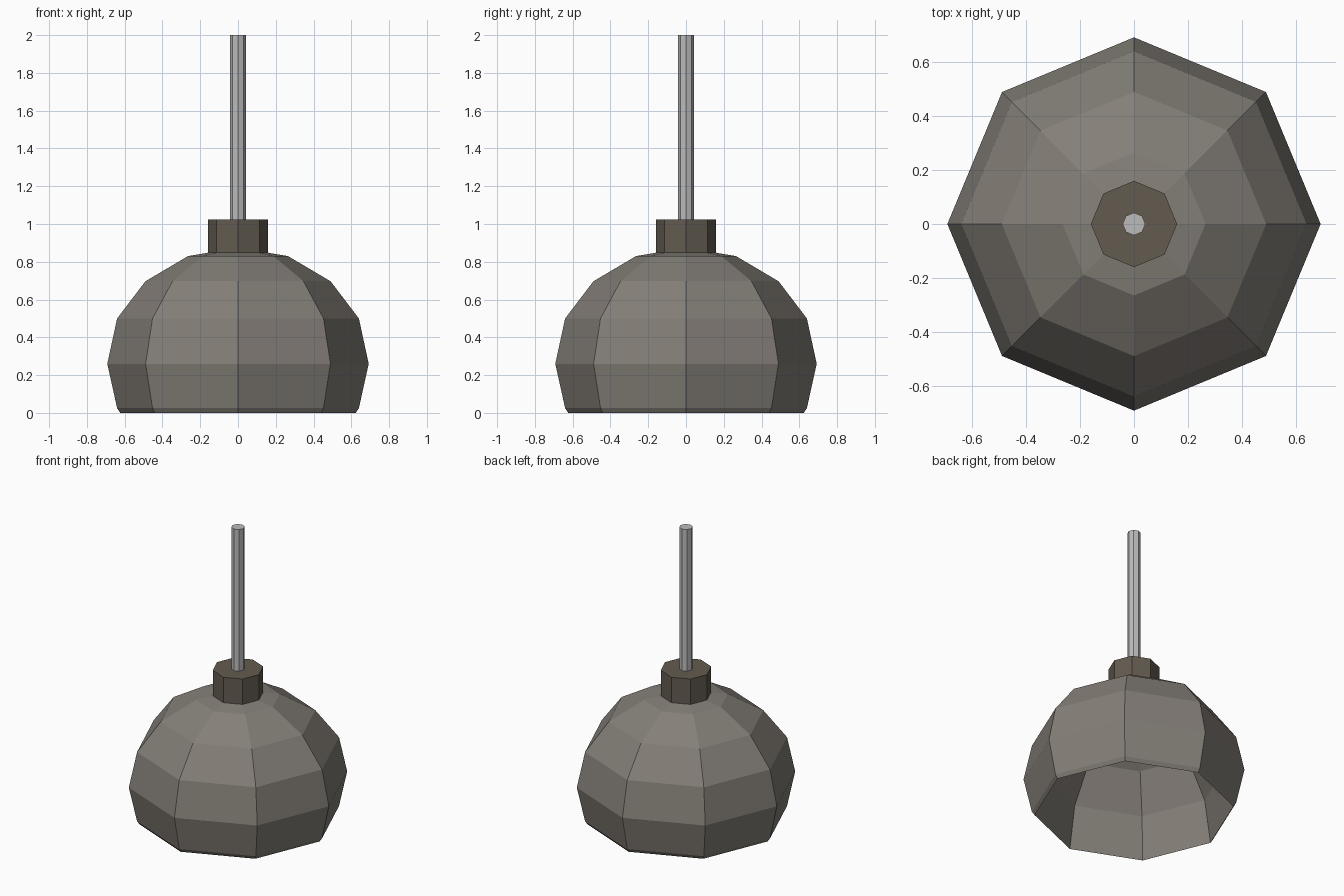
import bpy, bmesh
from math import cos, sin, tau, radians

if "Cube" in bpy.data.objects:
    bpy.data.objects.remove(bpy.data.objects["Cube"])

SIDES = 8


def material(name, rgb):
    m = bpy.data.materials.new(name)
    m.diffuse_color = (*rgb, 1)
    m.use_nodes = True
    m.node_tree.nodes["Principled BSDF"].inputs["Base Color"].default_value = m.diffuse_color
    return m


def lathe(name, profile, mat):
    """Revolve (radius, z) points; a radius of 0 makes a pole."""
    bm = bmesh.new()
    rings = []
    for r, z in profile:
        if r == 0:
            rings.append([bm.verts.new((0, 0, z))] * SIDES)
        else:
            rings.append([bm.verts.new((r * cos(tau * i / SIDES), r * sin(tau * i / SIDES), z))
                          for i in range(SIDES)])
    for a, b in zip(rings, rings[1:]):
        for i in range(SIDES):
            j = (i + 1) % SIDES
            corners = list(dict.fromkeys((a[i], a[j], b[j], b[i])))
            bm.faces.new(corners)
    bmesh.ops.recalc_face_normals(bm, faces=bm.faces)
    mesh = bpy.data.meshes.new(name)
    bm.to_mesh(mesh)
    bm.free()
    mesh.materials.append(mat)
    obj = bpy.data.objects.new(name, mesh)
    bpy.context.collection.objects.link(obj)
    return obj


shade_mat = material("warm_grey", (0.23, 0.21, 0.185))
collar_mat = material("bronze", (0.125, 0.105, 0.08))
rod_mat = material("steel", (0.5, 0.5, 0.5))

# Faceted dome outside, hemispherical hollow inside
outer = [(0, 0.875), (0.265, 0.83), (0.49, 0.697), (0.64, 0.50), (0.692, 0.26), (0.64, 0.025)]
hollow = [(0.623 * cos(radians(a)), 0.76 * sin(radians(a))) for a in (0, 22.5, 45, 67.5)]
lathe("lamp_shade", outer + hollow + [(0, 0.76)], shade_mat)

# Collar on top of the shade
lathe("collar", [(0, 0.85), (0.16, 0.85), (0.16, 1.025), (0, 1.025)], collar_mat)

# Hanging rod
lathe("rod", [(0, 1.0), (0.042, 1.0), (0.042, 2.0), (0, 2.0)], rod_mat)
